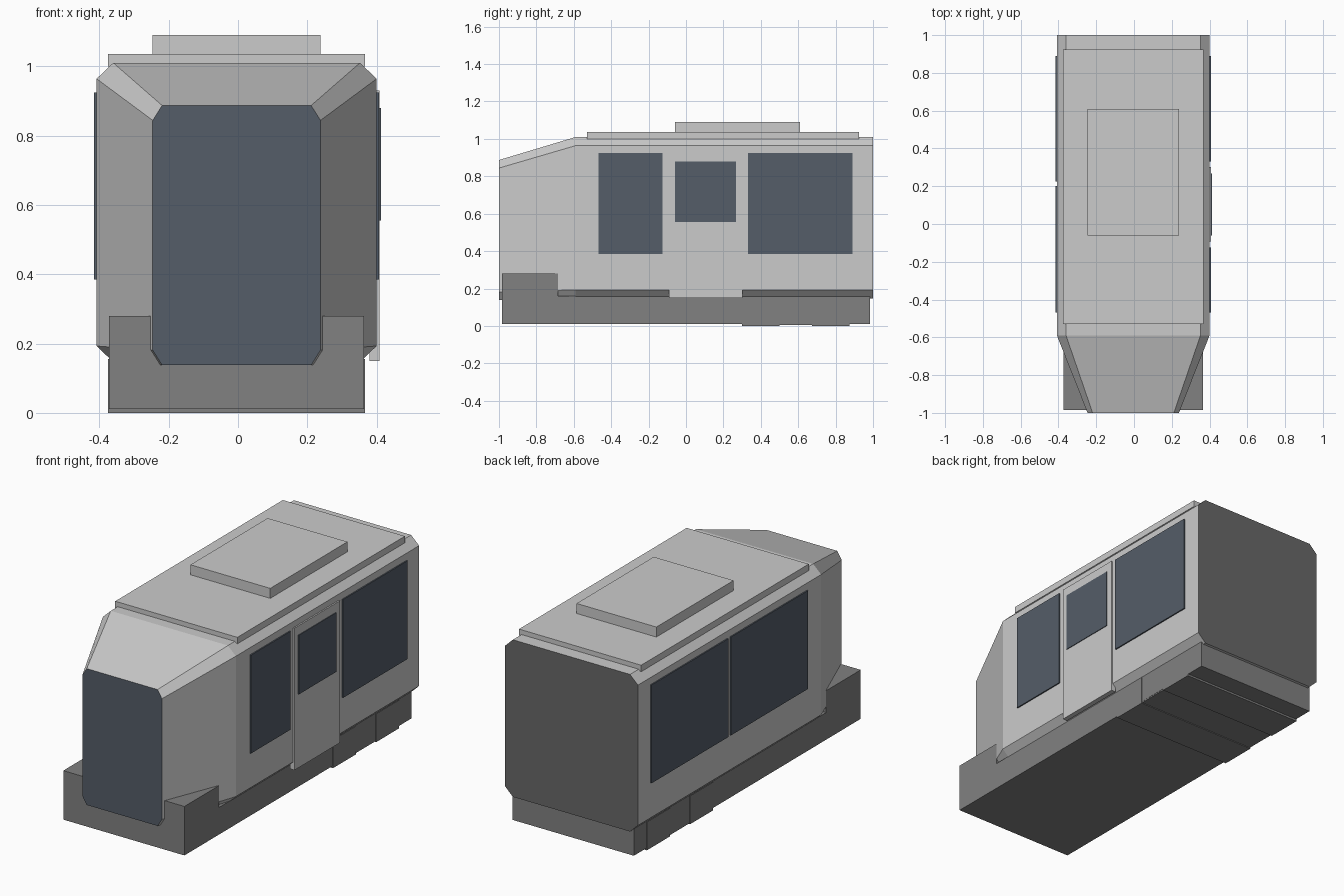
import bpy, bmesh

if "Cube" in bpy.data.objects:
    bpy.data.objects.remove(bpy.data.objects["Cube"])

CX = -0.004  # hull centre line


def material(name, rgb):
    m = bpy.data.materials.new(name)
    m.diffuse_color = (*rgb, 1)
    m.use_nodes = True
    m.node_tree.nodes["Principled BSDF"].inputs["Base Color"].default_value = m.diffuse_color
    return m


glass = material("dark_glass", (0.09, 0.11, 0.14))
dark = material("chassis_grey", (0.22, 0.22, 0.22))
rear = material("rear_grey", (0.14, 0.14, 0.14))


def make_object(name, bm, mats=()):
    bmesh.ops.recalc_face_normals(bm, faces=bm.faces)
    me = bpy.data.meshes.new(name)
    bm.to_mesh(me)
    bm.free()
    for m in mats:
        me.materials.append(m)
    ob = bpy.data.objects.new(name, me)
    bpy.context.collection.objects.link(ob)
    return ob


def box(name, x, y, z, mat=None):
    bm = bmesh.new()
    bmesh.ops.create_cube(bm, size=1)
    for v in bm.verts:
        for i, (a, b) in enumerate((x, y, z)):
            v.co[i] = (a + b) / 2 + v.co[i] * (b - a)
    return make_object(name, bm, [mat] if mat else [])


def octagon(bm, y, half, z0, z1, cut_x, cut_z):
    right = [(half - cut_x, z0), (half, z0 + cut_z), (half, z1 - cut_z), (half - cut_x, z1)]
    pts = right + [(-x, z) for x, z in reversed(right)]
    return [bm.verts.new((CX + x, y, z)) for x, z in pts]


# Hull: chamfered section lofted to a smaller nose
bm = bmesh.new()
rings = [octagon(bm, -1.0, 0.242, 0.138, 0.887, 0.027, 0.043),
         octagon(bm, -0.59, 0.404, 0.147, 1.01, 0.048, 0.046),
         octagon(bm, 1.0, 0.404, 0.147, 1.01, 0.048, 0.046)]
for a, b in zip(rings, rings[1:]):
    for i in range(8):
        j = (i + 1) % 8
        bm.faces.new((a[i], a[j], b[j], b[i]))
bm.faces.new(rings[0]).material_index = 1   # windscreen
bm.faces.new(rings[2]).material_index = 2   # rear end
body_mat = material("body_grey", (0.8, 0.8, 0.8))
make_object("hull", bm, [body_mat, glass, rear])

# Roof panel and roof unit
box("roof_panel", (-0.375, 0.367), (-0.53, 0.925), (1.0, 1.036))
box("roof_unit", (-0.247, 0.238), (-0.06, 0.61), (1.03, 1.091))

# Chassis with raised front bumper
box("chassis", (CX - 0.368, CX + 0.368), (-0.984, 0.984), (0.011, 0.16), dark)
box("front_bumper", (CX - 0.368, CX + 0.368), (-0.985, -0.685), (0.011, 0.28), dark)

# Running gear under the rear
box("bogie_frame", (CX - 0.367, CX + 0.367), (0.30, 0.875), (0.004, 0.10), dark)
for i, y0 in enumerate((0.30, 0.675)):
    box(f"bogie_block_{i + 1}", (CX - 0.371, CX + 0.371), (y0, y0 + 0.2), (0.0, 0.155), dark)

# Side door on the right
box("door", (0.38, 0.408), (-0.092, 0.303), (0.15, 0.93))
box("door_window", (0.39, 0.412), (-0.06, 0.268), (0.555, 0.88), glass)

# Side windows
for name, side, y in (("right_front_window", 1, (-0.468, -0.125)),
                      ("right_rear_window", 1, (0.332, 0.89)),
                      ("left_front_window", -1, (-0.468, 0.202)),
                      ("left_rear_window", -1, (0.225, 0.89))):
    x = sorted((CX + side * 0.39, CX + side * 0.411))
    box(name, x, y, (0.385, 0.925), glass)
